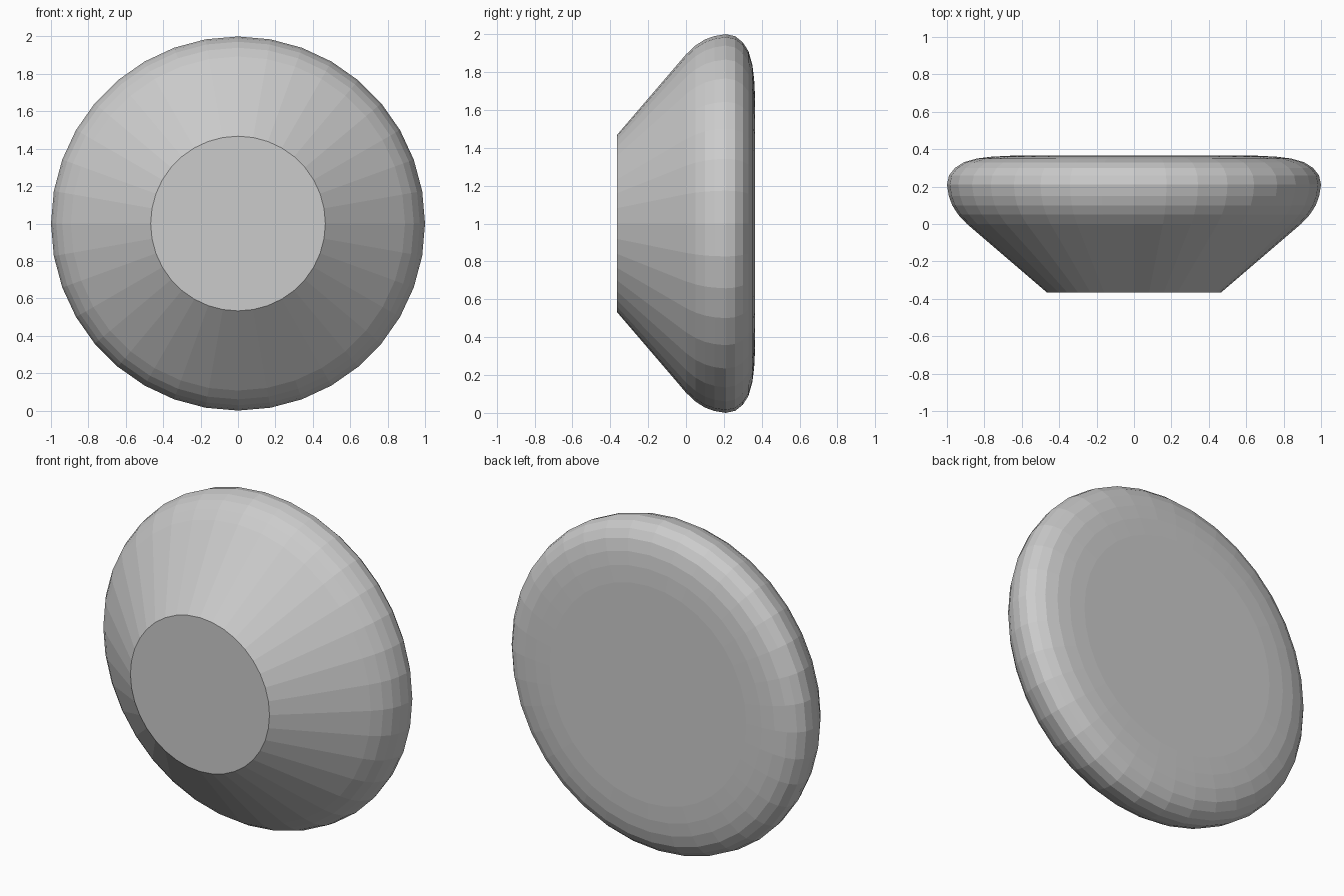
import bpy, bmesh
from math import cos, sin, tau

if "Cube" in bpy.data.objects:
    bpy.data.objects.remove(bpy.data.objects["Cube"])

SIDES = 36

# Half profile as (depth y, radius): flat front, straight cone, rounded rim, flat back
profile = [(-0.365, 0.467), (0.0, 0.893), (0.05, 0.94), (0.10, 0.972),
           (0.15, 0.99), (0.21, 1.0), (0.26, 0.989), (0.30, 0.957),
           (0.33, 0.91), (0.35, 0.84), (0.36, 0.76), (0.365, 0.66)]

bm = bmesh.new()

# Rings turned around the y axis
rings = [[bm.verts.new((r * cos(tau * i / SIDES), y, 1 + r * sin(tau * i / SIDES)))
          for i in range(SIDES)] for y, r in profile]

# Cone and rim walls
for a, b in zip(rings, rings[1:]):
    for i in range(SIDES):
        j = (i + 1) % SIDES
        bm.faces.new((a[i], a[j], b[j], b[i]))

# Flat front and back discs
bm.faces.new(rings[0])
bm.faces.new(rings[-1])
bmesh.ops.recalc_face_normals(bm, faces=bm.faces)

mesh = bpy.data.meshes.new("tapered_knob")
bm.to_mesh(mesh)
bm.free()
knob = bpy.data.objects.new("tapered_knob", mesh)
bpy.context.collection.objects.link(knob)
